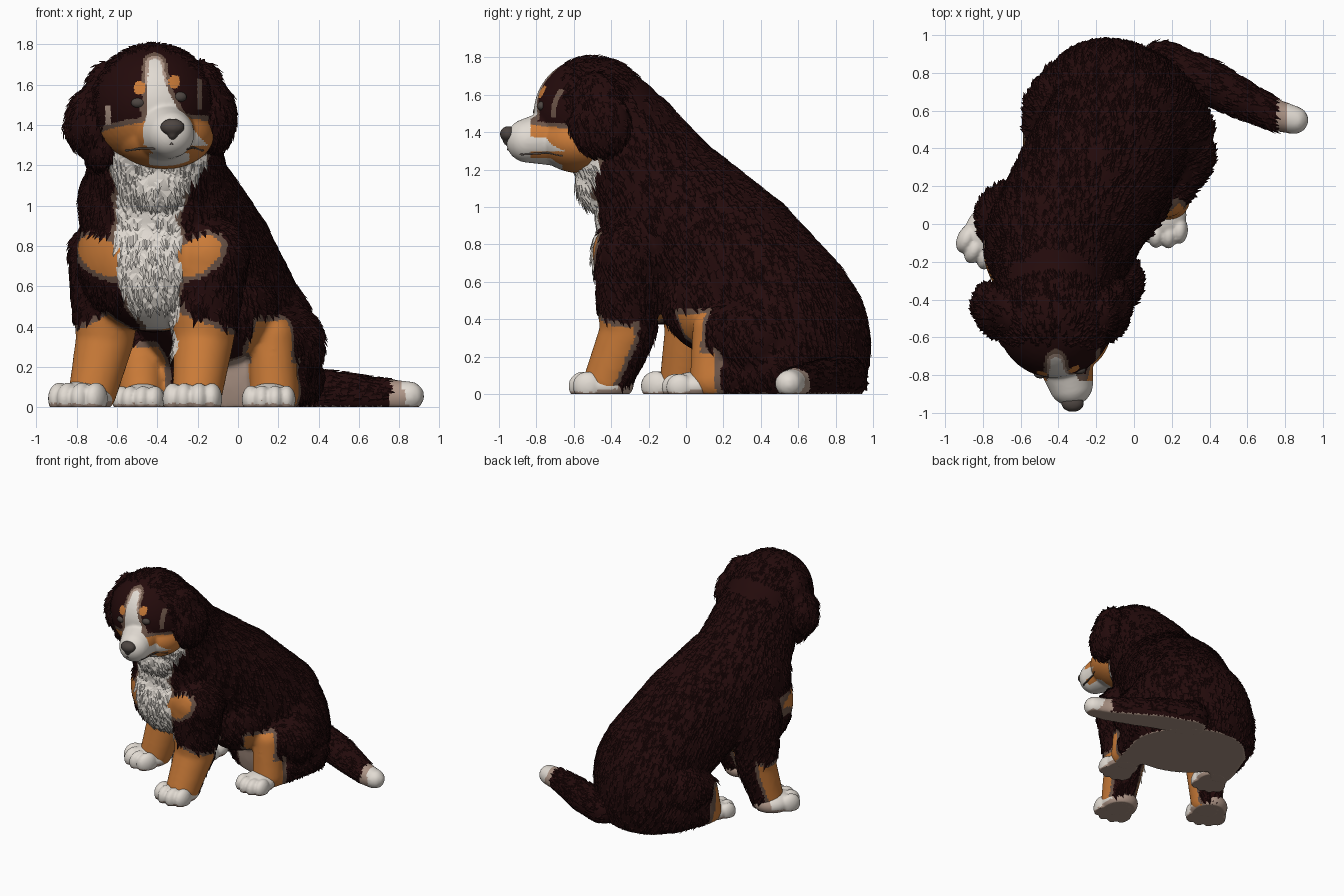
import bpy, bmesh, math, random
from mathutils import Vector, Matrix

if "Cube" in bpy.data.objects:
    bpy.data.objects.remove(bpy.data.objects["Cube"])

random.seed(4)

# ---------- colours ----------
COLOURS = {
    "dark_fur": (0.017, 0.0032, 0.0034),
    "white_fur": (0.76, 0.71, 0.65),
    "tan_fur": (0.60, 0.20, 0.04),
    "edge_brown": (0.15, 0.09, 0.065),
    "taupe": (0.42, 0.30, 0.24),
    "sole_grey": (0.40, 0.285, 0.225),
    "nose_grey": (0.075, 0.06, 0.053),
}
MATS = []
for name, c in COLOURS.items():
    m = bpy.data.materials.new(name)
    m.diffuse_color = (*c, 1)
    m.use_nodes = True
    m.node_tree.nodes["Principled BSDF"].inputs["Base Color"].default_value = m.diffuse_color
    MATS.append(m)
DARK, WHITE, TAN, EDGE, TAUPE, SOLE, NOSE = range(7)


# ---------- helpers ----------
def ball(c, r, turn=0.0):
    """Ellipsoid blob: centre, radii (or one radius), turn about z."""
    r = (r, r, r) if isinstance(r, (int, float)) else r
    return Matrix.Translation(c) @ Matrix.Rotation(turn, 4, 'Z') @ Matrix.Diagonal((*r, 1))


def limb(*pts):
    """Tapered rounded limb through points (x, y, z, radius)."""
    out = []
    for a, b in zip(pts, pts[1:]):
        for i in range(9):
            t = i / 8
            q = [u + (v - u) * t for u, v in zip(a, b)]
            out.append(ball(q[:3], q[3]))
    return out


def part(name, blobs, paint, voxel=0.02, smooth=4):
    """Fuse blobs into one skin, flatten on the ground, colour by rule."""
    bm = bmesh.new()
    for mat in blobs:
        bmesh.ops.create_icosphere(bm, subdivisions=4, radius=1, matrix=mat)
    me = bpy.data.meshes.new(name)
    bm.to_mesh(me)
    bm.free()
    ob = bpy.data.objects.new(name, me)
    bpy.context.collection.objects.link(ob)
    bpy.context.view_layer.objects.active = ob
    ob.select_set(True)
    rm = ob.modifiers.new("fuse", 'REMESH')
    rm.mode, rm.voxel_size = 'VOXEL', voxel
    sm = ob.modifiers.new("soften", 'SMOOTH')
    sm.iterations = smooth
    for mod in ("fuse", "soften"):
        bpy.ops.object.modifier_apply(modifier=mod)
    me = ob.data
    for v in me.vertices:
        v.co.z = max(v.co.z, 0.0)
    me.update()
    me.materials.clear()
    for m in MATS:
        me.materials.append(m)
    for f in me.polygons:
        p, n = f.center.copy(), f.normal.copy()
        f.material_index = SOLE if p.z < 0.004 else paint(p, n)
        f.use_smooth = True
    ob.select_set(False)
    return ob


def tufts(name, ob, count, flow, keep=lambda p: True, size=1.0):
    """Layered pointed locks lying over a skin, coloured like the skin below."""
    bm = bmesh.new()
    faces = [f for f in ob.data.polygons
             if f.material_index in (DARK, WHITE) and f.center.z > 0.03 and keep(f.center)]
    for f in random.sample(faces, min(count, len(faces))):
        p, n = f.center, f.normal
        white = f.material_index == WHITE
        d = Vector(flow) + Vector((random.uniform(-.2, .2) for _ in range(3)))
        d = d - n * d.dot(n)
        if d.length < 0.1 or (n.z < -.5 and p.z < .5):
            continue
        d.normalize()
        s = n.cross(d)
        k = size * random.uniform(.75, 1.2) * (1.5 if white else 1)
        h = .006 if white else .009
        a, b = (bm.verts.new(p + s * e * .02 * k - n * .003) for e in (-1, 1))
        m = bm.verts.new(p + d * .022 * k + n * h * k)
        tip = bm.verts.new(p + d * .062 * k + n * h * k)
        tip.co.z = max(tip.co.z, 0)
        for tri in ((a, tip, m), (m, tip, b), (a, m, b)):
            bm.faces.new(tri).material_index = f.material_index
    me = bpy.data.meshes.new(name)
    bm.to_mesh(me)
    bm.free()
    for m in MATS:
        me.materials.append(m)
    bpy.context.collection.objects.link(bpy.data.objects.new(name, me))


def pick(fields, band=0.028):
    """First field below zero wins; a narrow margin round any gets the edge colour."""
    for v, col in fields:
        if v < 0:
            return col
    return EDGE if min(v for v, _ in fields) < band else DARK


# ---------- body: rump, torso, neck, thighs and legs ----------
def paint_body(p, n):
    x, y, z = p
    t = (z - .3) / .9
    half = min(.05 + .28 * t, .15) + max(0, z - 1.05) * .4
    bib = max(abs(x + .36 + .05 * t + .25 * t * (1 - t)) - half + .012 * math.sin(35 * z),
              .3 - z, z - 1.27, y + .22, n.y - .2)
    fields = [(bib, WHITE)]
    # breast patches slanting in towards the bib
    for cx, lean in ((-.68, 1), (-.2, -1)):
        u = x - cx + lean * (z - .76) * .5
        fields.append((max(math.hypot(u * .9, z - .75) - .1, y + .12, n.y - .2), TAN))
    # front legs, dark down the back
    back = n.x * .3 + n.y * .95
    for lx, ly, top in ((-.68, .02, .38 + (x + .8) * .5), (-.18, -.35, .47 - (x + .3) * .4)):
        fields.append((max(math.hypot(x - lx, y - ly) - .24, z - top, (back - .5) * .2), TAN))
    # hind knees and ankles
    fields.append((max(math.hypot(x - .16, (y - .04) * 1.2) - .115, z - .43, .2 - z), TAN))
    fields.append((max(math.hypot(x - .18, y - .06) - .15, z - .22), TAN))
    fields.append((max(math.hypot(x + .5, y - .35) - .14, z - .3), TAN))
    fields.append((max(math.hypot(x + .03, y - .2) - .12, z - .25), TAUPE))
    return pick(fields)


blobs = [ball((-.04, .57, .25), (.475, .37, .53), -.63),
         ball((-.42, -.12, .75), .38), ball((-.4, -.42, 1.14), .175), ball((-.1, .16, .5), .29)]
blobs += limb((-.08, .5, .45, .395), (-.22, .24, .72, .4), (-.4, -.1, 1.0, .39))
blobs += limb((-.4, -.12, 1.05, .36), (-.42, -.39, 1.43, .295))
blobs += limb((-.64, .03, .75, .2), (-.66, .03, .34, .145), (-.72, -.02, .08, .12))
blobs += limb((-.15, -.3, .75, .2), (-.17, -.31, .34, .15), (-.2, -.42, .08, .125))
blobs += limb((.2, .38, .3, .23), (.17, .15, .35, .115), (.18, .14, .08, .12))
blobs += limb((-.38, .62, .3, .2), (-.48, .47, .28, .11), (-.48, .42, .08, .11))
# haunches resting on the ground
blobs += limb((.22, .5, .15, .2), (.19, .22, .08, .13))
blobs += limb((-.33, .68, .15, .2), (-.46, .46, .08, .12))
body = part("body", blobs, paint_body, .016, 5)
tufts("body_fur", body, 5500, (.1, .35, -.85), lambda p: p.z < 1.6)


# ---------- head: skull, cheeks and muzzle ----------
BROWS = ((-.488, 1.585), (-.315, 1.615))


def paint_head(p, n):
    x, y, z = p
    t = max(0, (1.76 - z) / .36)
    side = math.hypot(x + .415 - .065 * t * t, max(0, z - 1.7))
    blaze = max(side - (.03 + .08 * t * t), y + .5, 1.3 - z)
    snout = max(y + .83, z - 1.48)
    chin = max(y + .66, abs(x + .34) - .1, z - 1.26)
    if y < -.55 and min(math.hypot((x - bx) * 1.2, z - bz) for bx, bz in BROWS) < .034:
        return TAN
    if 0 < blaze < .03 and z > 1.6:
        return TAUPE if blaze < .014 else EDGE
    # pale streaks beside the ears
    if y < -.5 and ((abs(x + .645) < .014 and 1.4 < z < 1.5) or
                    (abs(x + .19) < .012 and 1.48 < z < 1.63)):
        return TAUPE if x < -.4 else EDGE
    return pick([(blaze, WHITE), (snout, WHITE), (chin, WHITE),
                 (max(z - 1.405 + .15 * (y + .7) - .1 * (x + .4), y + .46), TAN)], .025)


head = part("head", [ball((-.42, -.5, 1.5), (.31, .315, .305)),
                     ball((-.37, -.56, 1.35), (.25, .24, .17))]
            + limb((-.38, -.65, 1.38, .165), (-.335, -.845, 1.355, .118)),
            paint_head, .0095, 6)
tufts("head_fur", head, 1300, (0, .5, -.6), lambda p: p.y > -.66, .8)
bpy.context.view_layer.update()


def flat_colour(col):
    return lambda p, n: col


# ---------- nose and eyes ----------
part("nose", [ball((-.325, -.95, 1.39), (.06, .045, .042)),
              ball((-.325, -.95, 1.36), (.028, .03, .035))], flat_colour(NOSE), .008)
for side, ex, ez in (("left", -.495, 1.51), ("right", -.29, 1.54)):
    e = head.ray_cast(Vector((ex, -2, ez)), Vector((0, 1, 0)))[1]
    part(side + "_eye", [ball((e.x, e.y + .01, e.z), (.036, .024, .026))], flat_colour(NOSE), .006, 2)

# ---------- mouth line ----------
cu = bpy.data.curves.new("mouth", 'CURVE')
cu.dimensions, cu.bevel_depth, cu.bevel_resolution = '3D', .006, 1
path = [(-.17, -.66, 1.27), (-.2, -.76, 1.27), (-.25, -.88, 1.28), (-.33, -.96, 1.305),
        (-.42, -.89, 1.28), (-.49, -.78, 1.27), (-.56, -.68, 1.27)]
sp = cu.splines.new('POLY')
sp.points.add(len(path) - 1)
for pt, co in zip(sp.points, path):
    pt.co = (*head.closest_point_on_mesh(Vector(co))[1], 1)
cu.materials.append(MATS[NOSE])
bpy.context.collection.objects.link(bpy.data.objects.new("mouth", cu))

# ---------- hanging ears ----------
left = part("left_ear", [ball((-.645, -.48, 1.56), (.11, .15, .16), .35),
                         ball((-.74, -.46, 1.41), (.11, .16, .17), .35),
                         ball((-.8, -.44, 1.39), (.07, .07, .08)),
                         ball((-.69, -.47, 1.28), (.08, .12, .11), .35)], flat_colour(DARK))
right = part("right_ear", [ball((-.18, -.48, 1.56), (.11, .15, .16), -.25),
                           ball((-.115, -.46, 1.44), (.1, .17, .18), -.25)], flat_colour(DARK))
for ob in (left, right):
    tufts(ob.name + "_fur", ob, 450, (0, .25, -.9), size=.85)


# ---------- tail lying on the ground ----------
def paint_tail(p, n):
    return WHITE if p.x > .83 - .3 * (p.z - .05) else TAUPE if p.x > .76 else DARK


tail = part("tail", limb((.15, .84, .08, .13), (.38, .76, .07, .12), (.55, .67, .065, .105),
                         (.75, .575, .055, .085), (.85, .55, .055, .075)), paint_tail)
tufts("tail_fur", tail, 450, (.85, -.4, -.1), lambda p: p.x < .74, .8)


# ---------- paws: pad with four toes ----------
def paw(name, x, y, heading, s):
    rot = Matrix.Translation((x, y, 0)) @ Matrix.Rotation(heading, 4, 'Z') @ Matrix.Scale(s, 4)
    inv = rot.inverted()
    parts = [ball((0, .03, .045), (.135, .15, .088))]
    for tx, ty in ((-.098, -.055), (-.037, -.085), (.037, -.085), (.098, -.055)):
        parts.append(ball((tx, ty, .042), (.05, .08, .078)))
    part(name, [rot @ b for b in parts],
         lambda p, n: TAUPE if n.z < -.3 or (inv @ p).y > .11 else WHITE, .009, 3)


paw("front_left_paw", -.77, -.07, -.45, 1.02)
paw("front_right_paw", -.22, -.46, -.12, 1.0)
paw("hind_right_paw", .155, .02, -.05, .9)
paw("hind_left_paw", -.48, .31, -.3, .88)
